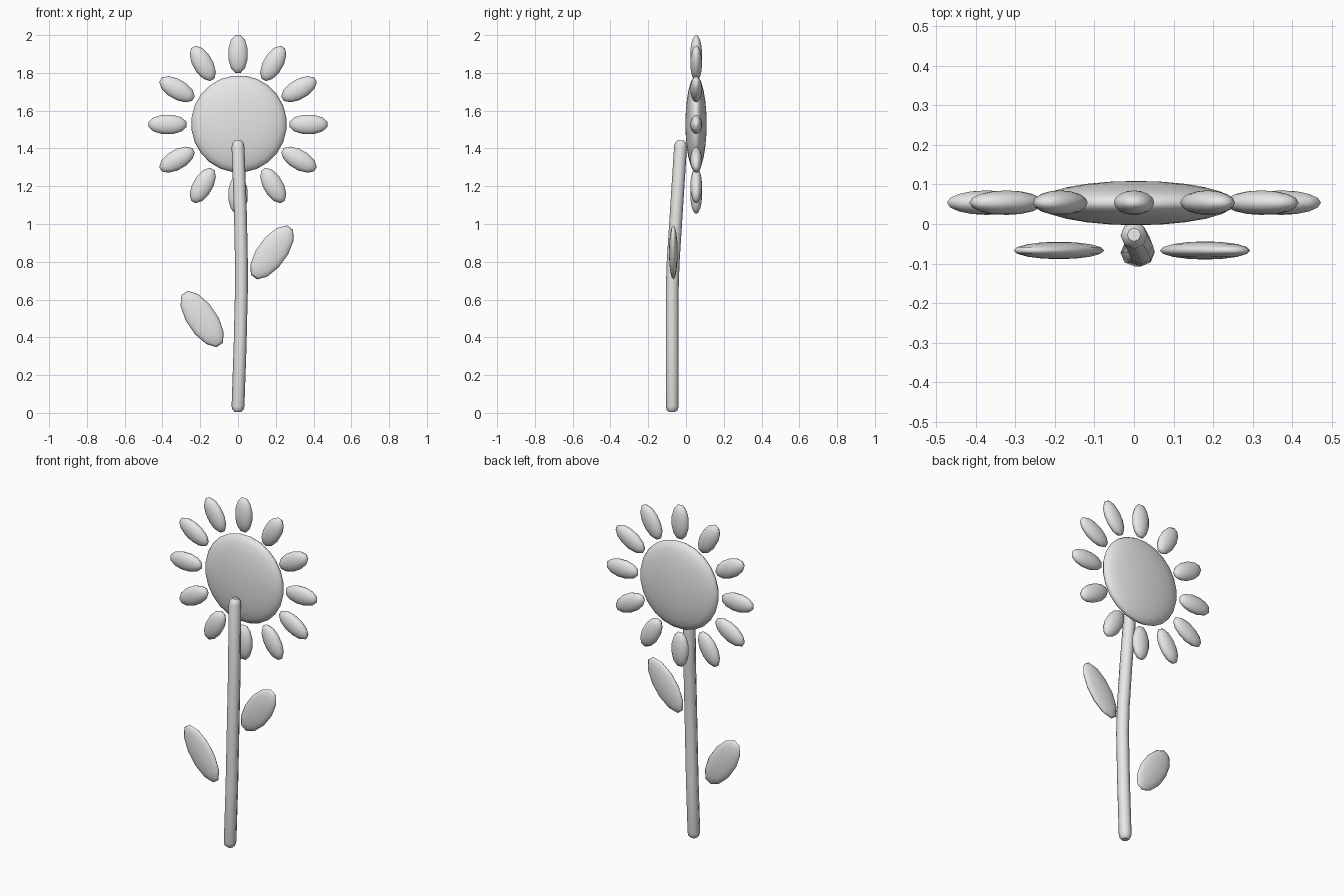
import bpy
from math import radians, cos, sin, pi
from mathutils import Matrix

if "Cube" in bpy.data.objects:
    bpy.data.objects.remove(bpy.data.objects["Cube"])

grey = bpy.data.materials.new("plain_grey")
grey.use_nodes = True
grey.diffuse_color = (0.8, 0.8, 0.8, 1)
grey.node_tree.nodes["Principled BSDF"].inputs["Base Color"].default_value = (0.8, 0.8, 0.8, 1)


def smooth(obj):
    for poly in obj.data.polygons:
        poly.use_smooth = True


def pod(name, centre, size, angle=0, segments=12, rings=8):
    """Flattened ellipsoid facing y, its long axis at an angle above +x."""
    bpy.ops.mesh.primitive_uv_sphere_add(segments=segments, ring_count=rings, radius=1)
    obj = bpy.context.object
    obj.name = name
    turn = Matrix.Rotation(radians(90), 4, 'X') @ Matrix.Rotation(pi / segments, 4, 'Z')
    stretch = Matrix.Diagonal((*size, 1))
    obj.data.transform(Matrix.Rotation(-angle, 4, 'Y') @ stretch @ turn)
    obj.location = centre
    obj.data.materials.append(grey)
    smooth(obj)
    return obj


# Flower head
pod("flower_head", (0.005, 0.053, 1.53), (0.253, 0.056, 0.257), segments=24, rings=12)

# Ring of petals
for i in range(12):
    a = i * pi / 6
    pod(f"petal_{i + 1}", (0.373 * cos(a), 0.054, 1.527 + 0.373 * sin(a)),
        (0.104, 0.031, 0.053), a)

# Leaves
pod("left_leaf", (0.18, -0.067, 0.85), (0.168, 0.023, 0.078), radians(54))
pod("right_leaf", (-0.19, -0.067, 0.497), (0.172, 0.022, 0.079), radians(124))

# Stem: bent tube with rounded ends
path = [(0, -0.073, 0.005, 0.5), (0, -0.073, 0.015, 0.85), (0, -0.073, 0.035, 1),
        (0.011, -0.073, 0.35, 1), (0.018, -0.073, 0.65, 1), (0.018, -0.068, 0.8, 1),
        (0.013, -0.052, 1.05, 1), (0, -0.029, 1.41, 1), (0, -0.028, 1.43, 0.85),
        (0, -0.027, 1.443, 0.5)]
curve = bpy.data.curves.new("stem", 'CURVE')
curve.dimensions = '3D'
curve.bevel_depth = 0.034
curve.bevel_resolution = 2
curve.use_fill_caps = True
spline = curve.splines.new('POLY')
spline.points.add(len(path) - 1)
for point, (x, y, z, r) in zip(spline.points, path):
    point.co = (x, y, z, 1)
    point.radius = r
stem = bpy.data.objects.new("stem", curve)
bpy.context.collection.objects.link(stem)
bpy.ops.object.select_all(action='DESELECT')
stem.select_set(True)
bpy.context.view_layer.objects.active = stem
bpy.ops.object.convert(target='MESH')
stem = bpy.context.object
stem.data.materials.clear()
stem.data.materials.append(grey)
smooth(stem)
